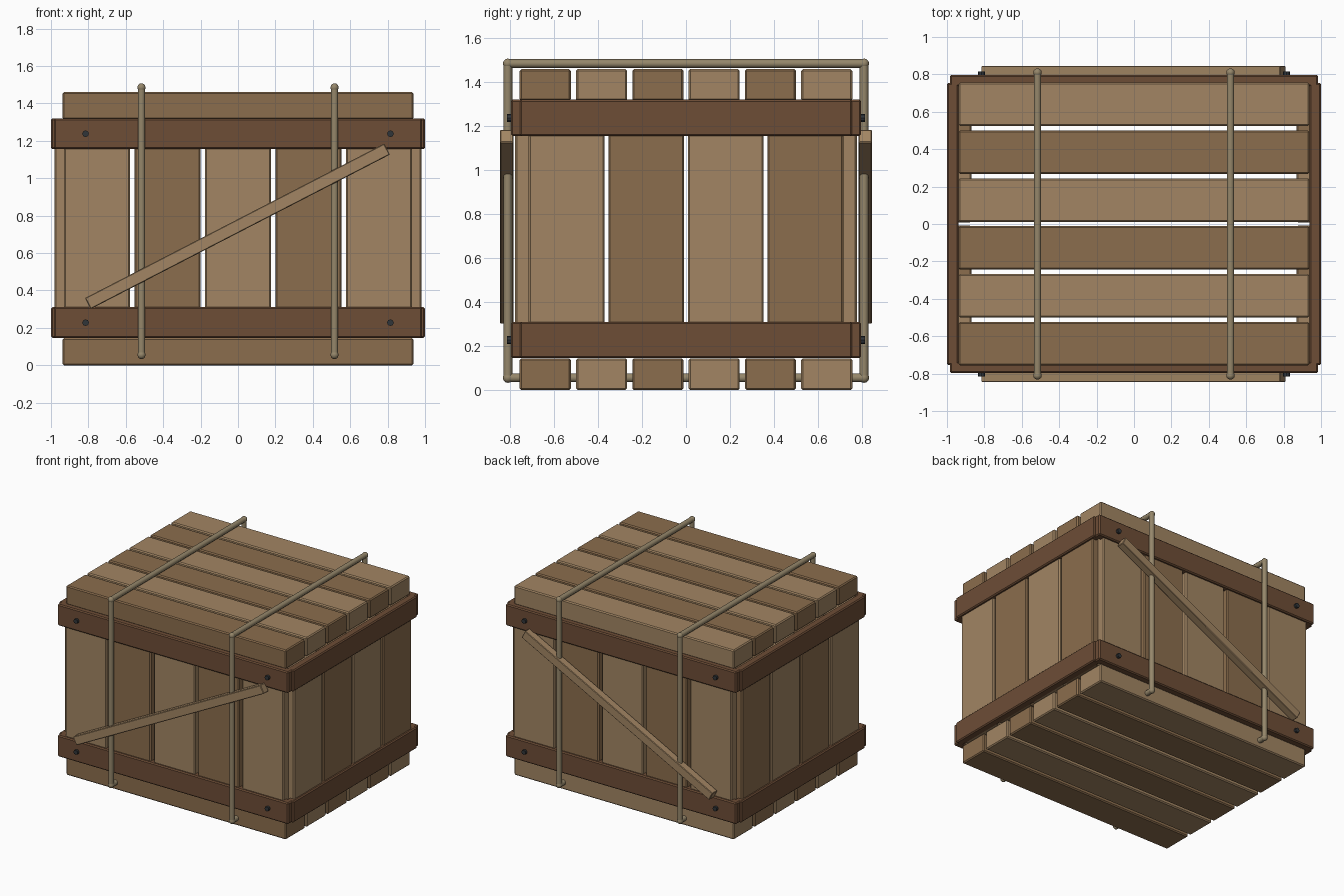
import bpy, bmesh, math
from mathutils import Vector, Matrix

if "Cube" in bpy.data.objects:
    bpy.data.objects.remove(bpy.data.objects["Cube"])


def material(name, rgb):
    m = bpy.data.materials.new(name)
    m.diffuse_color = (*rgb, 1)
    m.use_nodes = True
    m.node_tree.nodes["Principled BSDF"].inputs["Base Color"].default_value = m.diffuse_color
    return m


LIGHT = material("light_wood", (0.36, 0.235, 0.125))
DARK = material("dark_wood", (0.26, 0.155, 0.075))
BAND = material("band_wood", (0.155, 0.075, 0.037))
ROPE = material("rope_fibre", (0.30, 0.24, 0.145))
IRON = material("iron", (0.03, 0.035, 0.04))


def finish(name, bm, mat):
    me = bpy.data.meshes.new(name)
    bm.to_mesh(me)
    bm.free()
    me.materials.append(mat)
    ob = bpy.data.objects.new(name, me)
    bpy.context.collection.objects.link(ob)
    return ob


def board(name, centre, size, mat, tilt=0, bevel=0.008):
    bm = bmesh.new()
    bmesh.ops.create_cube(bm, size=1, matrix=Matrix.Diagonal((*size, 1)))
    bmesh.ops.bevel(bm, geom=bm.edges[:], offset=bevel, segments=1, affect='EDGES')
    ob = finish(name, bm, mat)
    ob.location = centre
    ob.rotation_euler.y = -tilt
    return ob


def rod(bm, a, b, r, sides):
    a, b = Vector(a), Vector(b)
    d = b - a
    m = Matrix.Translation((a + b) / 2) @ d.to_track_quat('Z', 'Y').to_matrix().to_4x4()
    bmesh.ops.create_cone(bm, cap_ends=True, segments=sides, radius1=r, radius2=r,
                          depth=d.length, matrix=m)


# lid and floor planks
for i in range(6):
    y = (i - 2.5) * 0.256
    mat = LIGHT if i % 2 else DARK
    for name, z in (("floor_plank", 0.0725), ("lid_plank", 1.3875)):
        board(name, (0, y, z), (1.876, 0.232, 0.145), mat)

for s in (-1, 1):
    # front and back wall slats
    for i in range(5):
        board("front_slat" if s < 0 else "back_slat",
              ((i - 2) * 0.377, s * 0.722, 0.73), (0.352, 0.11, 1.16),
              DARK if i % 2 else LIGHT)
    # end wall slats
    for i in range(4):
        board("left_slat" if s < 0 else "right_slat",
              (s * 0.925, (i - 1.5) * 0.362, 0.73), (0.11, 0.345, 1.16),
              DARK if i % 2 else LIGHT)
    # bands around the crate with bolts
    for z in (0.228, 1.238):
        board("long_band", (0, s * 0.766, z), (1.97, 0.06, 0.165), BAND)
        board("end_band", (s * 0.969, 0, z), (0.06, 1.51, 0.165), BAND)
        for x in (-0.815, 0.815):
            bm = bmesh.new()
            rod(bm, (x, s * 0.78, z), (x, s * 0.815, z), 0.018, 8)
            finish("bolt", bm, IRON)
    # diagonal brace
    board("diagonal_brace", (-0.003, s * 0.815, 0.743), (1.80, 0.06, 0.066), LIGHT,
          tilt=math.radians(27.3), bevel=0.004)

    # rope loop around the crate
    x = s * 0.516
    pts = [(x, -0.81, 0.056), (x, 0.81, 0.056), (x, 0.81, 1.485), (x, -0.81, 1.485)]
    bm = bmesh.new()
    for k, p in enumerate(pts):
        rod(bm, p, pts[(k + 1) % 4], 0.02, 10)
        bmesh.ops.create_uvsphere(bm, u_segments=10, v_segments=6, radius=0.023,
                                  matrix=Matrix.Translation(p))
    ob = finish("rope_loop", bm, ROPE)
    bpy.ops.object.select_all(action='DESELECT')
    ob.select_set(True)
    bpy.context.view_layer.objects.active = ob
    bpy.ops.object.shade_smooth_by_angle(angle=math.radians(40))
